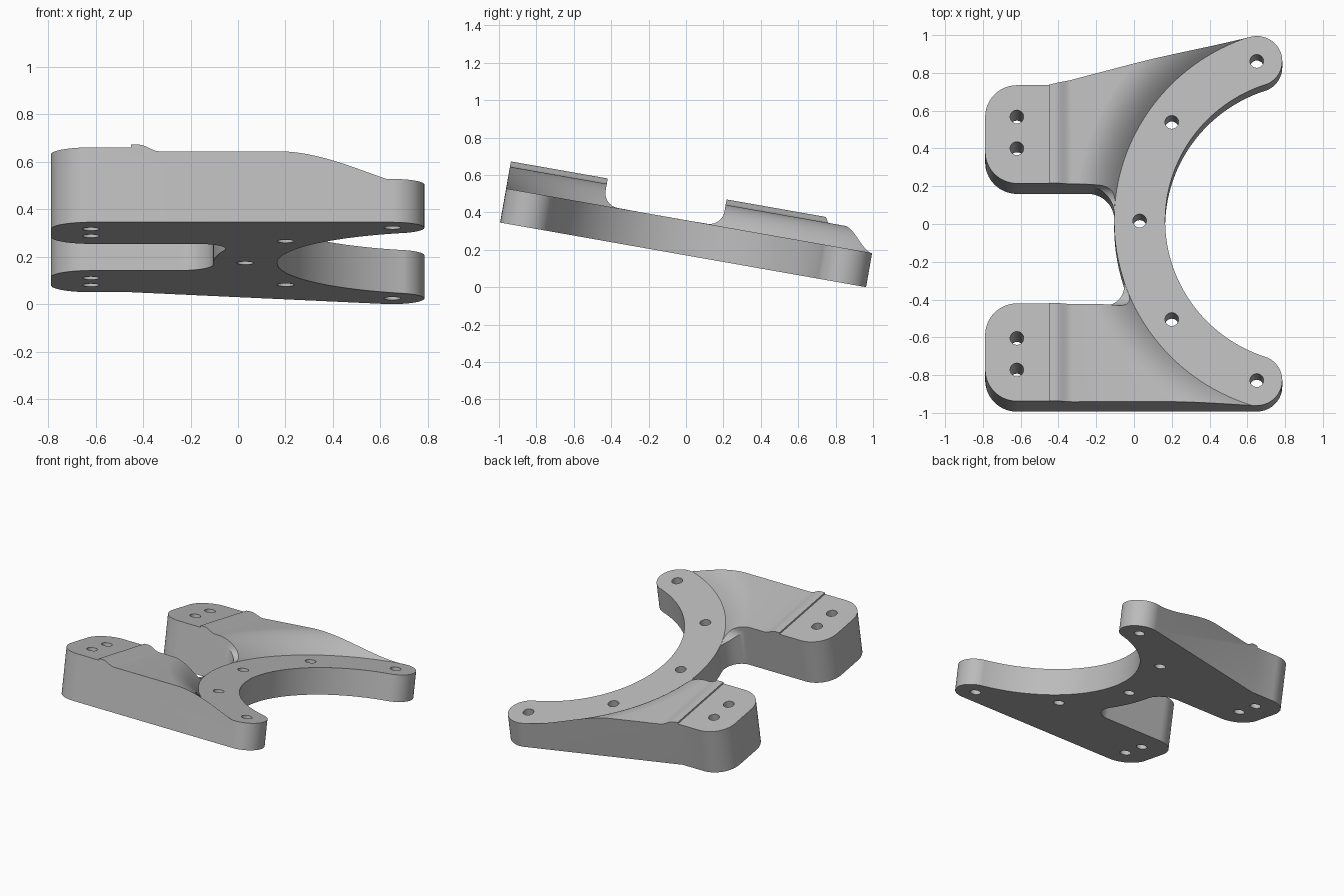
import bpy, bmesh
from math import sin, cos, pi, radians, atan2, hypot, sqrt
from mathutils import Vector, Matrix

old = bpy.data.objects.get("Cube")
if old:
    bpy.data.objects.remove(old)

CX = 0.935                      # centre of the curved flange
R_BOLT, CAP = 0.905, 0.135      # bolt circle and flange half width
R_IN, R_OUT = R_BOLT - CAP, R_BOLT + CAP
TIP = Vector((0.65, 0.858))     # upper flange tip (mirrored below)
FLANGE, ARM, PAD, RIDGE = 0.185, 0.303, 0.32, 0.332
UP_IN, UP_OUT, LOW_IN, LOW_OUT = 0.177, 0.705, -0.468, -0.994
LEFT, CORNER = -0.788, 0.17


def arc(cx, cy, r, a0, a1, n=16):
    """Points on an arc, angles in degrees."""
    angles = [radians(a0 + (a1 - a0) * i / n) for i in range(n + 1)]
    return [(cx + r * cos(a), cy + r * sin(a)) for a in angles]


def prism(name, points, depth, place):
    """Extrude a closed 2D profile; place maps (a, b, depth) to a position."""
    bm = bmesh.new()
    base = bm.faces.new([bm.verts.new(place(a, b, depth[0])) for a, b in points])
    shift = Vector(place(0, 0, depth[1])) - Vector(place(0, 0, depth[0]))
    grown = bmesh.ops.extrude_face_region(bm, geom=[base], use_keep_orig=True)
    moved = [g for g in grown["geom"] if isinstance(g, bmesh.types.BMVert)]
    bmesh.ops.translate(bm, verts=moved, vec=shift)
    return finish(name, bm)


def finish(name, bm):
    bmesh.ops.recalc_face_normals(bm, faces=bm.faces)
    mesh = bpy.data.meshes.new(name)
    bm.to_mesh(mesh)
    bm.free()
    obj = bpy.data.objects.new(name, mesh)
    bpy.context.collection.objects.link(obj)
    return obj


def cut(body, cutter):
    bpy.context.view_layer.objects.active = body
    mod = body.modifiers.new("cut", 'BOOLEAN')
    mod.operation, mod.solver, mod.object = 'DIFFERENCE', 'EXACT', cutter
    bpy.ops.object.modifier_apply(modifier=mod.name)
    bpy.data.objects.remove(cutter)


def slot_corner(edge, r, side):
    """Centre and flange angle of the fillet between an arm and the flange."""
    cy = edge - side * r
    cx = CX - sqrt((R_OUT + r) ** 2 - cy ** 2)
    return cx, cy, math_deg(atan2(-cy, CX - cx))


def math_deg(a):
    return a * 180 / pi


# Outline of the whole bracket, counter-clockwise from the lower flange tip
tip_angle = math_deg(atan2(TIP.y, TIP.x - CX))
ux, uy, ua = slot_corner(UP_IN, 0.14, 1)
lx, ly, la = slot_corner(LOW_IN, 0.12, -1)
outline = arc(CX, 0, R_IN, 360 - tip_angle, tip_angle, 64)
outline += arc(TIP.x, TIP.y, CAP, tip_angle - 180, 105, 32)[1:]
outline += [(-0.45, UP_OUT)]
outline += arc(LEFT + CORNER, UP_OUT - CORNER, CORNER, 90, 180)
outline += arc(LEFT + CORNER, UP_IN + CORNER, CORNER, 180, 270)
outline += arc(ux, uy, 0.14, 90, ua)
outline += arc(CX, 0, R_OUT, ua + 180, la + 180, 24)[1:-1]
outline += arc(lx, ly, 0.12, la, -90)
outline += arc(LEFT + CORNER, LOW_IN - CORNER, CORNER, 90, 180)
outline += arc(LEFT + CORNER, LOW_OUT + CORNER, CORNER, 180, 270)
outline += arc(TIP.x, -TIP.y, CAP, -90, 180 - tip_angle, 32)[:-1]
bracket = prism("bracket", outline, (0, 0.4), lambda a, b, d: (a, b, d))

# Arm tops: mounting pad, small ridge, soft step down to the arm
step = [(-0.42 + 0.09 * i / 8, ARM + (RIDGE - ARM) * (1 + cos(pi * i / 8)) / 2)
        for i in range(9)]
top_profile = [(-1, PAD), (-0.45, PAD), (-0.45, RIDGE)] + step + [(1, ARM), (1, 0.6), (-1, 0.6)]
cut(bracket, prism("arm_top_cutter", top_profile, (-1.2, 1.2), lambda a, b, d: (a, d, b)))

# Curved flange with a rounded rise to the arms
rise = [(R_OUT + 0.225 * t, FLANGE + (ARM - FLANGE + 0.001) * (1 - (1 - t) ** 2.2))
        for t in [i / 14 for i in range(15)]]
ring = [(0.5, FLANGE)] + rise + [(rise[-1][0], 0.6), (0.5, 0.6)]
bm = bmesh.new()
SEG = 160
loops = []
for s in range(SEG):
    a = 2 * pi * s / SEG
    loops.append([bm.verts.new((CX + r * cos(a), r * sin(a), w)) for r, w in ring])
for s in range(SEG):
    p, q = loops[s], loops[(s + 1) % SEG]
    for k in range(len(ring)):
        m = (k + 1) % len(ring)
        bm.faces.new((p[k], p[m], q[m], q[k]))
cut(bracket, finish("flange_cutter", bm))

# Gap between the arms, with hollow fillets at both sides
F = 0.08
gap = [(LOW_IN, 0.6)] + arc(LOW_IN + F, FLANGE + 0.001 + F, F, 180, 270, 10)
gap += arc(UP_IN - F, FLANGE + 0.001 + F, F, 270, 360, 10) + [(UP_IN, 0.6)]
cut(bracket, prism("gap_cutter", gap, (-0.4, 0.6), lambda a, b, d: (d, a, b)))

# Bolt holes on the flange and two on each pad
holes = [(0.03, 0)] + [(x, s * y) for x, y in ((0.2, 0.53), tuple(TIP)) for s in (1, -1)]
holes += [(-0.62, mid + s * 0.085) for mid in (0.45, -0.74) for s in (1, -1)]
for x, y in holes:
    cut(bracket, prism("hole_cutter", arc(x, y, 0.036, 0, 345, 23), (-0.1, 0.6),
                       lambda a, b, d: (a, b, d)))

# Tilt the finished part
bracket.data.transform(Matrix.Translation((0, -0.015, 0.173)) @ Matrix.Rotation(radians(-10), 4, 'X'))

grey = bpy.data.materials.new("light_grey")
grey.use_nodes = True
colour = (0.5, 0.5, 0.5, 1)
grey.diffuse_color = colour
grey.node_tree.nodes["Principled BSDF"].inputs["Base Color"].default_value = colour
bracket.data.materials.clear()
bracket.data.materials.append(grey)

bpy.ops.object.select_all(action='DESELECT')
bracket.select_set(True)
bpy.context.view_layer.objects.active = bracket
bpy.ops.object.shade_smooth_by_angle(angle=radians(25))
